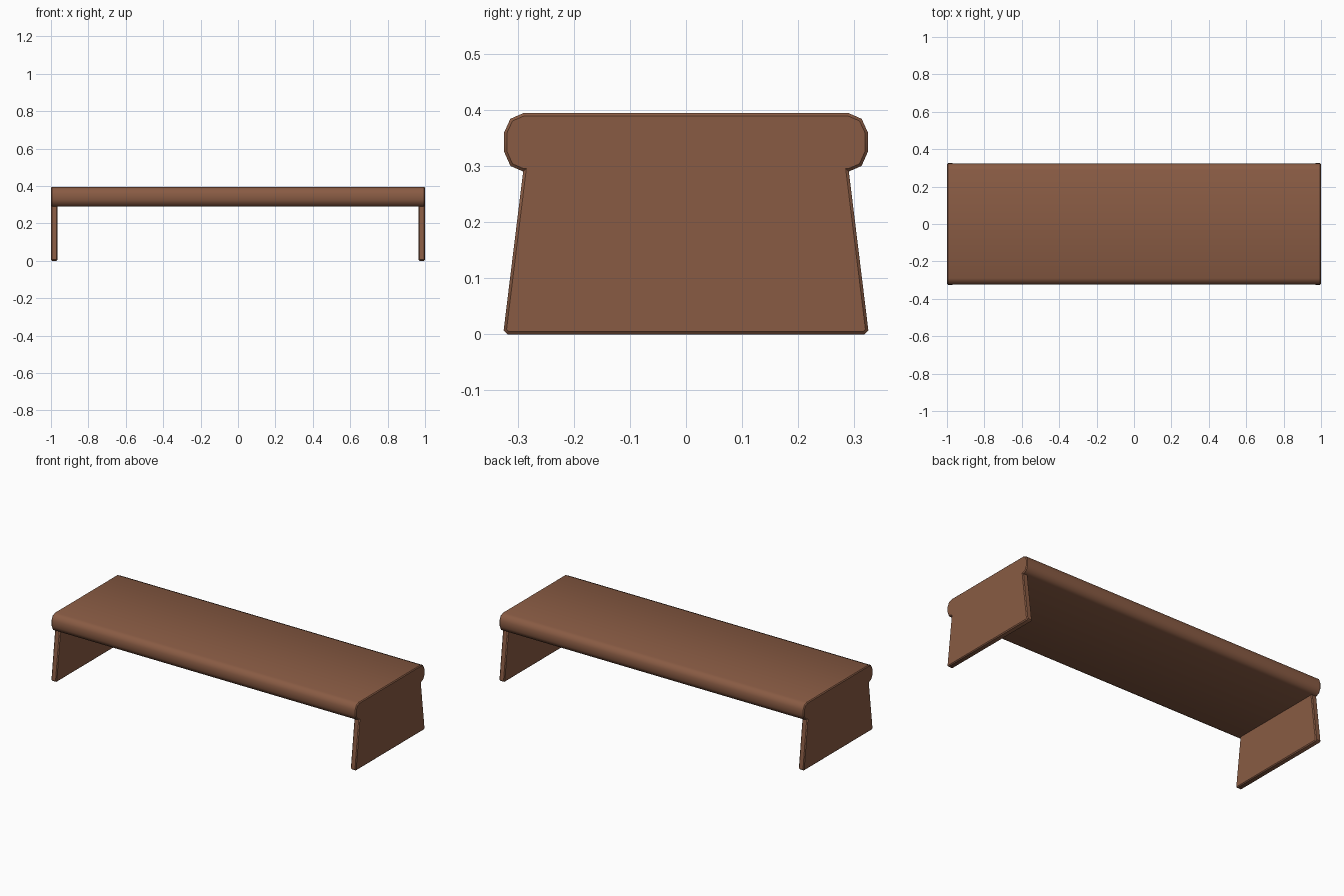
import bpy, bmesh, math

if "Cube" in bpy.data.objects:
    bpy.data.objects.remove(bpy.data.objects["Cube"])

wood = bpy.data.materials.new("brown_wood")
wood.diffuse_color = (0.25, 0.105, 0.057, 1)
wood.use_nodes = True
wood.node_tree.nodes["Principled BSDF"].inputs["Base Color"].default_value = wood.diffuse_color


def extrude_profile(name, half, x0, x1):
    """Mirror a half outline (y, z) across y = 0 and extrude it along x."""
    outline = half + [(-y, z) for y, z in reversed(half)]
    bm = bmesh.new()
    face = bm.faces.new([bm.verts.new((x0, y, z)) for y, z in outline])
    ext = bmesh.ops.extrude_face_region(bm, geom=[face])
    moved = [v for v in ext["geom"] if isinstance(v, bmesh.types.BMVert)]
    bmesh.ops.translate(bm, verts=moved, vec=(x1 - x0, 0, 0))
    bmesh.ops.recalc_face_normals(bm, faces=bm.faces)
    mesh = bpy.data.meshes.new(name)
    bm.to_mesh(mesh)
    bm.free()
    mesh.materials.append(wood)
    obj = bpy.data.objects.new(name, mesh)
    bpy.context.collection.objects.link(obj)
    # Slightly eased edges
    bevel = obj.modifiers.new("eased_edges", 'BEVEL')
    bevel.width = 0.005
    bevel.segments = 1
    bevel.limit_method = 'ANGLE'
    bevel.angle_limit = math.radians(60)
    bpy.ops.object.select_all(action='DESELECT')
    bpy.context.view_layer.objects.active = obj
    obj.select_set(True)
    bpy.ops.object.shade_smooth_by_angle(angle=math.radians(50))
    return obj


# Top board with rounded long edges
extrude_profile("top_board", [
    (0.29, 0.29), (0.313, 0.30), (0.324, 0.325),
    (0.324, 0.36), (0.313, 0.384), (0.29, 0.394)], -1, 1)

# Tapered end panels, wider at the foot
panel = [(0.318, 0.0), (0.325, 0.007), (0.289, 0.30)]
for side, x0, x1 in (("left", -1, -0.965), ("right", 0.965, 1)):
    extrude_profile(side + "_end_panel", panel, x0, x1)
